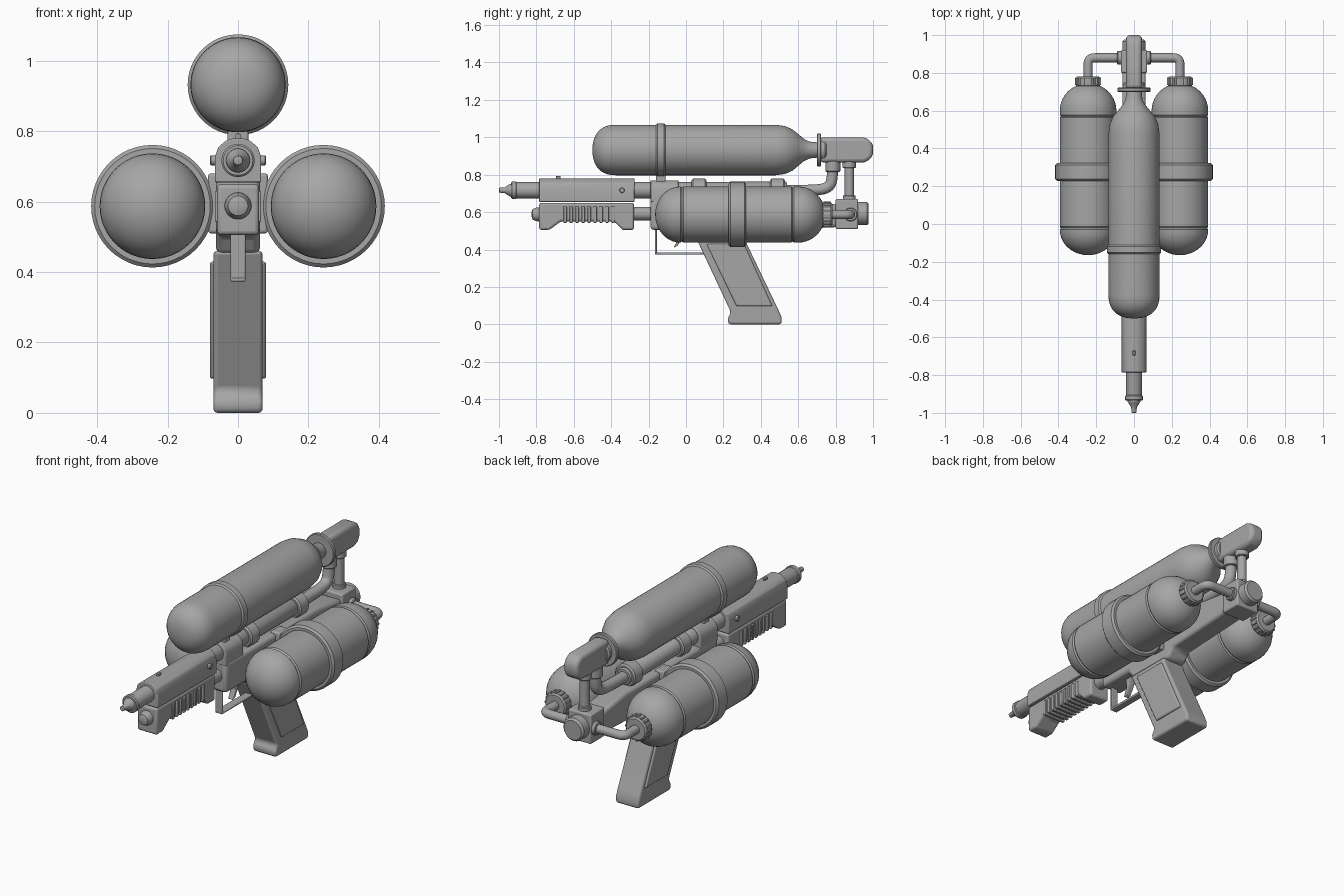
import bpy, bmesh, math
from mathutils import Vector

cube = bpy.data.objects.get("Cube")
if cube:
    bpy.data.objects.remove(cube, do_unlink=True)

grey = bpy.data.materials.new("plain grey")
grey.use_nodes = True
GREY = (0.38, 0.38, 0.38, 1)
grey.diffuse_color = GREY
next(n for n in grey.node_tree.nodes if n.type == 'BSDF_PRINCIPLED').inputs["Base Color"].default_value = GREY
parts = []


def finish(name, bm, bevel=0):
    bmesh.ops.remove_doubles(bm, verts=bm.verts, dist=0.0001)
    bmesh.ops.recalc_face_normals(bm, faces=bm.faces)
    mesh = bpy.data.meshes.new(name)
    bm.to_mesh(mesh)
    bm.free()
    ob = bpy.data.objects.new(name, mesh)
    bpy.context.collection.objects.link(ob)
    mesh.materials.append(grey)
    if bevel:
        mod = ob.modifiers.new("soft edges", 'BEVEL')
        mod.width, mod.segments = bevel, 3
        mod.limit_method, mod.angle_limit = 'ANGLE', math.radians(30)
    parts.append(ob)
    return ob


def lathe(name, profile, x=0, y=0, z=0, axis='Y', steps=48):
    """Spin (distance, radius) points about an axis through x, y, z."""
    bm = bmesh.new()
    rings = []
    for d, r in [(profile[0][0], 0)] + profile + [(profile[-1][0], 0)]:
        ring = []
        for i in range(steps):
            a = math.tau * i / steps
            u, v = r * math.cos(a), r * math.sin(a)
            p = {'Y': (u, d, v), 'Z': (u, v, d), 'X': (d, u, v)}[axis]
            ring.append(bm.verts.new(Vector(p) + Vector((x, y, z))))
        rings.append(ring)
    for a, b in zip(rings, rings[1:]):
        for i in range(steps):
            j = (i + 1) % steps
            bm.faces.new((a[i], a[j], b[j], b[i]))
    bmesh.ops.dissolve_degenerate(bm, dist=0.0001, edges=bm.edges)
    return finish(name, bm)


def prism(name, outline, lo, hi, axis='X', bevel=0.008):
    """Extrude a (y, z) outline along x, or an (x, z) outline along y."""
    bm = bmesh.new()
    face = bm.faces.new([bm.verts.new((lo, a, b) if axis == 'X' else (a, lo, b)) for a, b in outline])
    step = (hi - lo, 0, 0) if axis == 'X' else (0, hi - lo, 0)
    new = bmesh.ops.extrude_face_region(bm, geom=[face])["geom"]
    bmesh.ops.translate(bm, vec=step, verts=[g for g in new if isinstance(g, bmesh.types.BMVert)])
    return finish(name, bm, bevel)


def box(name, x, y, z, bevel=0.008):
    return prism(name, [(y[0], z[0]), (y[1], z[0]), (y[1], z[1]), (y[0], z[1])], x[0], x[1], 'X', bevel)


def tube(name, path, radius):
    curve = bpy.data.curves.new(name, 'CURVE')
    curve.dimensions = '3D'
    curve.bevel_depth, curve.bevel_resolution = radius, 5
    curve.use_fill_caps = True
    spline = curve.splines.new('NURBS')
    spline.points.add(len(path) - 1)
    for p, co in zip(spline.points, path):
        p.co = (*co, 1)
    spline.order_u, spline.use_endpoint_u, spline.resolution_u = 3, True, 10
    curve.materials.append(grey)
    ob = bpy.data.objects.new(name, curve)
    bpy.context.collection.objects.link(ob)
    bpy.ops.object.select_all(action='DESELECT')
    ob.select_set(True)
    bpy.context.view_layer.objects.active = ob
    bpy.ops.object.convert(target='MESH')
    parts.append(bpy.context.view_layer.objects.active)


def dome(start, end, radius, power=1.0, n=10):
    """Quarter-round points, growing from the tip at start to full radius at end."""
    return [(end + (start - end) * math.cos(t) ** power, radius * math.sin(t) ** power)
            for t in (math.pi / 2 * i / n for i in range(n + 1))]


def collar(name, lo, hi, r, soft=0.008, **kw):
    return lathe(name, [(lo, r - soft), (lo + soft, r), (hi - soft, r), (hi, r - soft)], **kw)


# Top tank with neck, band and cap
TOP_Z = 0.932
lathe("top_tank", dome(-0.5, -0.375, 0.135, 0.85) +
      [(0.48, 0.135), (0.53, 0.128), (0.57, 0.11), (0.6, 0.085), (0.63, 0.06), (0.66, 0.045), (0.71, 0.04)], z=TOP_Z)
collar("top_tank_band", -0.16, -0.11, 0.143, z=TOP_Z)
collar("top_tank_flange", 0.7, 0.722, 0.088, 0.004, z=TOP_Z)
prism("top_cap", [(0.715, 0.865), (0.95, 0.865), (0.985, 0.88), (1.0, 0.91), (1.0, 0.955),
                  (0.985, 0.985), (0.95, 1.0), (0.715, 1.0)], -0.042, 0.042, bevel=0.02)
collar("top_cap_sleeve", 0.715, 0.75, 0.06, z=TOP_Z)
box("top_tank_mount", (-0.03, 0.03), (-0.16, -0.11), (0.75, 0.81))

# Side tanks, bands, ribbed caps and feed hoses
SIDE_X, SIDE_Z, R = 0.243, 0.587, 0.15
for side, s in (("left", 1), ("right", -1)):
    at = dict(x=s * SIDE_X, z=SIDE_Z)
    lathe(side + "_tank", dome(-0.165, -0.03, R) + [(-0.022, R - 0.006), (-0.014, R)] +
          [(0.563, R), (0.57, R - 0.006), (0.578, R)] + dome(0.745, 0.6, R)[:1:-1], **at)
    collar(side + "_tank_band", 0.228, 0.322, 0.174, 0.01, **at)
    collar(side + "_tank_cap", 0.725, 0.782, 0.064, **at)
    for i in range(16):
        a = math.tau * i / 16
        cx, cz = s * SIDE_X + 0.063 * math.cos(a), SIDE_Z + 0.063 * math.sin(a)
        box(side + "_cap_rib", (cx - 0.006, cx + 0.006), (0.735, 0.775), (cz - 0.006, cz + 0.006), 0.003)
    tube(side + "_hose", [(s * SIDE_X, 0.77, SIDE_Z), (s * SIDE_X, 0.81, SIDE_Z), (s * SIDE_X, 0.88, SIDE_Z),
                          (s * 0.17, 0.88, SIDE_Z), (s * 0.05, 0.88, SIDE_Z)], 0.024)
    collar(side + "_hose_collar", -0.012, 0.012, 0.036, 0.004, x=s * 0.078, y=0.88, z=SIDE_Z, axis='X')
    box(side + "_band_bracket", sorted((s * 0.03, s * 0.085)), (0.235, 0.315), (0.51, 0.68))

# Rear valve with knob and risers
box("valve_block", (-0.07, 0.07), (0.8, 0.92), (0.51, 0.67))
collar("valve_knob", 0.91, 0.977, 0.062, 0.01, z=0.592)
collar("riser_pipe", 0.66, 0.88, 0.025, 0.002, y=0.873, axis='Z')
collar("riser_lower_collar", 0.66, 0.69, 0.034, 0.004, y=0.873, axis='Z')
collar("riser_upper_collar", 0.835, 0.88, 0.036, 0.004, y=0.873, axis='Z')
collar("feed_collar", 0.815, 0.875, 0.04, 0.004, y=0.785, axis='Z')
tube("feed_pipe", [(0, 0.785, 0.85), (0, 0.785, 0.8), (0, 0.77, 0.73), (0, 0.68, 0.715), (0, 0.5, 0.715)], 0.03)

# Upper barrel and nozzle
BARREL_Z = 0.717
lathe("barrel", [(-0.93, 0.04), (-0.92, 0.043), (0.53, 0.046), (0.54, 0.04)], z=BARREL_Z)
lathe("nozzle", [(-1.0, 0.008), (-0.998, 0.013), (-0.97, 0.015), (-0.95, 0.028), (-0.94, 0.034), (-0.91, 0.034)], z=BARREL_Z)
collar("nozzle_ring", -0.935, -0.905, 0.047, 0.005, z=BARREL_Z)
for lo, hi in ((0.03, 0.11), (0.45, 0.53)):
    collar("barrel_collar", lo, hi, 0.062, z=BARREL_Z)


def shroud(name, lo, hi, w, top):
    half = [(w, 0.655), (w, 0.725), (w * 0.85, top - 0.025), (w * 0.5, top - 0.006), (w * 0.2, top)]
    prism(name, half + [(-x, z) for x, z in reversed(half)], lo, hi, 'Y', 0.004)


shroud("front_shroud", -0.785, -0.275, 0.066, 0.78)
shroud("rear_shroud", -0.19, -0.04, 0.06, 0.77)
box("front_sight", (-0.007, 0.007), (-0.695, -0.67), (0.77, 0.793), 0.003)
collar("shroud_peg", -0.08, 0.08, 0.014, 0.003, y=-0.342, z=BARREL_Z, axis='X')

# Ribbed pump grip and its rod
prism("pump_grip", [(-0.785, 0.505), (-0.73, 0.505), (-0.67, 0.55), (-0.385, 0.55), (-0.34, 0.505),
                    (-0.278, 0.505), (-0.278, 0.65), (-0.785, 0.65)], -0.06, 0.06, bevel=0.012)
for i in range(9):
    y = -0.655 + i * 0.032
    box("pump_rib", (-0.066, 0.066), (y, y + 0.018), (0.543, 0.63), 0.004)
lathe("pump_nub", [(-0.825, 0.014), (-0.82, 0.028), (-0.8, 0.036), (-0.77, 0.04)], z=0.588)
collar("pump_rod", -0.3, -0.15, 0.036, 0.002, z=0.592)

# Main body, handle and trigger
prism("body", [(-0.19, 0.505), (0.02, 0.505), (0.06, 0.45), (0.34, 0.45), (0.38, 0.5), (0.81, 0.52),
               (0.81, 0.64), (0.6, 0.67), (-0.19, 0.67)], -0.062, 0.062, bevel=0.018)
prism("handle", [(0.055, 0.46), (0.24, 0.065), (0.222, 0.03), (0.228, 0.0), (0.51, 0.0), (0.512, 0.035),
                 (0.495, 0.075), (0.325, 0.43), (0.32, 0.46)], -0.07, 0.07, bevel=0.012)
prism("handle_side_panels", [(0.11, 0.43), (0.27, 0.097), (0.462, 0.097), (0.31, 0.43)], -0.08, 0.08, bevel=0.008)
box("guard_front", (-0.021, 0.021), (-0.167, -0.155), (0.38, 0.52), 0.004)
box("guard_bottom", (-0.021, 0.021), (-0.167, 0.1), (0.373, 0.385), 0.004)
prism("trigger", [(-0.065, 0.41), (-0.045, 0.42), (-0.02, 0.46), (0.0, 0.51), (-0.05, 0.51), (-0.043, 0.46)],
      -0.016, 0.016, bevel=0.004)

# Smooth shading with sharp creases
bpy.ops.object.select_all(action='DESELECT')
for ob in parts:
    ob.select_set(True)
bpy.context.view_layer.objects.active = parts[0]
bpy.ops.object.shade_smooth_by_angle(angle=math.radians(35))
